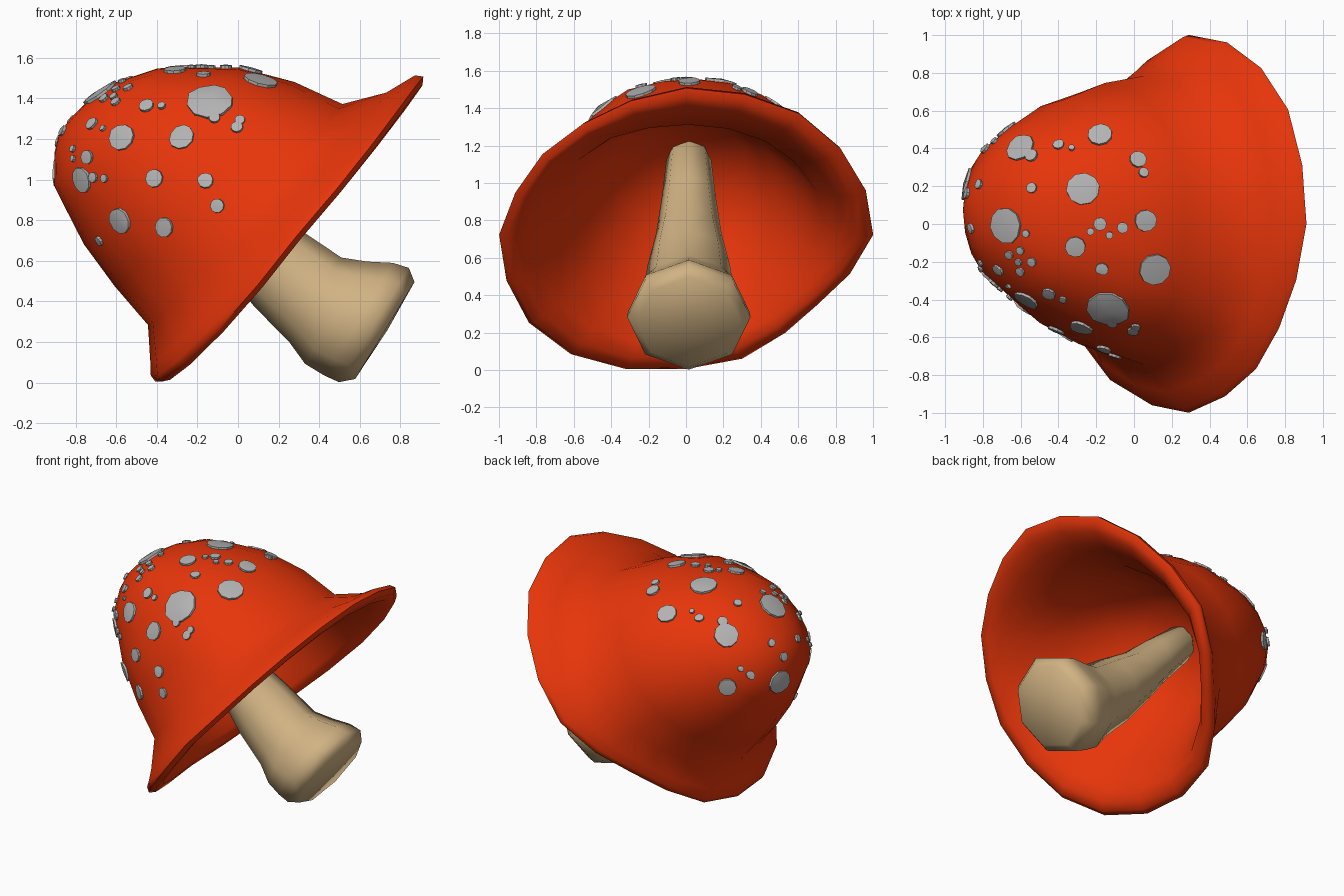
import bpy, bmesh, math
from mathutils import Vector
from mathutils.bvhtree import BVHTree

if "Cube" in bpy.data.objects:
    bpy.data.objects.remove(bpy.data.objects["Cube"])


def material(name, rgb):
    m = bpy.data.materials.new(name)
    m.diffuse_color = (*rgb, 1)
    m.use_nodes = True
    m.node_tree.nodes["Principled BSDF"].inputs["Base Color"].default_value = m.diffuse_color
    return m


RED = material("cap red", (0.80, 0.036, 0.003))
TAN = material("stem tan", (0.64, 0.45, 0.23))
GREY = material("spot grey", (0.45, 0.45, 0.45))


def finish(bm, name, mat, angle):
    me = bpy.data.meshes.new(name)
    bm.to_mesh(me)
    ob = bpy.data.objects.new(name, me)
    bpy.context.collection.objects.link(ob)
    me.materials.append(mat)
    bpy.ops.object.select_all(action='DESELECT')
    bpy.context.view_layer.objects.active = ob
    ob.select_set(True)
    bpy.ops.object.shade_smooth_by_angle(angle=math.radians(angle))
    return ob


def loft(bm, rings):
    """Skin a list of rings; single-point rings become poles."""
    loops = [[bm.verts.new(p) for p in r] for r in rings]
    for a, b in zip(loops, loops[1:]):
        n = max(len(a), len(b))
        for i in range(n):
            j = (i + 1) % n
            if len(a) == 1:
                bm.faces.new((a[0], b[j], b[i]))
            elif len(b) == 1:
                bm.faces.new((a[i], a[j], b[0]))
            else:
                bm.faces.new((a[i], a[j], b[j], b[i]))
    bmesh.ops.recalc_face_normals(bm, faces=bm.faces[:])


# --- cap: hollow tilted bell, outer shell, thick lip, shallower inner shell ---
C = Vector((0.26, 0, 0.75))
U = Vector((0.66, 0, 0.75)).normalized()
V = Vector((0, 1, 0))
H = Vector((-0.75, 0, 0.66)).normalized()
RIM = [1.0, 1.01, 1.03, 1.02, 1.01, 1.0, .92, .87, .90, .97,
       1.0, 1.03, 1.05, 1.04, 1.01, 1.0, .96, .95, .94, .96]
N = len(RIM)
# height, sideways centre, radius
OUTER = [(1.18, -.30, 0), (1.17, -.28, .12), (1.125, -.25, .235), (1.02, -.22, .385),
         (.91, -.19, .46), (.72, -.145, .58), (.47, -.11, .67), (.22, -.09, .725),
         (.095, -.06, .88), (.045, -.008, .985), (0.01, 0, 1.0)]
INNER = [(-.015, 0, .965), (-.015, 0, .90), (.03, -.02, .81), (.18, -.08, .67), (.38, -.10, .55),
         (.57, -.11, .42), (.70, -.12, .26), (.77, -.13, 0)]


def cap_ring(h, c, r):
    f = max(0, min(1, (r - .55) / .4))          # how much of the wavy rim shows
    lean = .075 * min(1, h / .9)
    pts = []
    for i in range(N if r else 1):
        a = 2 * math.pi * i / N
        side, fwd = math.sin(a), math.cos(a)
        if side < 0:
            full = .065 * side ** 2 + .08 * max(0, math.sin(-2 * a)) ** 2
        else:
            full = (.02 + .05 * max(0, min(1, (.8 - h) / .4))) * side ** 2
        rr = r * (1 + (RIM[i] - 1) * f) * (1 + full * (1 - f * f))
        hh = h - f * (.05 * side ** 2 + .07 * max(0, -fwd) * max(0, -side))
        pts.append(C + U * (c + rr * fwd) + V * (lean + rr * side) + H * hh)
    return pts


bm = bmesh.new()
loft(bm, [cap_ring(*s) for s in OUTER + INNER])
finish(bm, "mushroom_cap", RED, 75)
tree = BVHTree.FromBMesh(bm)
bm.free()

# --- stem: eight-sided, flared foot, bending up into the cap ---
A = Vector((-0.85, 0, 0.52)).normalized()
P = Vector((0.52, 0, 0.85)).normalized()
FOOT = Vector((0.72, 0.015, 0.27))
# distance along, sideways shift, radius
STEM = [(-.02, 0, 0), (-.01, -.01, .28), (.05, -.015, .33), (.13, -.03, .325), (.24, -.06, .295),
        (.36, -.06, .245), (.6, -.025, .22), (.85, .02, .175), (1.1, .09, .145),
        (1.38, .155, .12), (1.43, .17, .08), (1.46, .175, 0)]


def stem_ring(t, o, r):
    c = FOOT + A * t + P * o
    return [c + (P * math.cos(k * math.pi / 4) + V * math.sin(k * math.pi / 4)) * r
            for k in range(8 if r else 1)]


bm = bmesh.new()
loft(bm, [stem_ring(*s) for s in STEM])
finish(bm, "mushroom_stem", TAN, 85)
bm.free()

# --- spots: thin ten-sided plates wrapped on the cap, placed by projection ---
TOP = [(-.27, .19, .09), (-.6, .41, .085), (-.54, .36, .035), (-.4, .42, .03), (-.33, .4, .017),
       (-.18, .47, .065), (.02, .34, .045), (.05, .27, .027), (-.54, .19, .028), (.06, .02, .06),
       (-.18, 0, .035), (-.13, -.06, .02), (-.23, -.04, .02), (-.06, -.02, .03),
       (-.31, -.12, .055), (-.17, -.24, .035), (.11, -.24, .085), (-.68, -.01, .1),
       (-.57, -.05, .02), (-.66, -.16, .025), (-.6, -.14, .022), (-.54, -.2, .025),
       (-.61, -.2, .02), (-.6, -.25, .025), (-.72, -.24, .03), (-.82, .21, .025), (-.86, -.02, .03)]
FRONT = [(-.13, 1.4, .125), (-.57, 1.21, .07), (-.28, 1.21, .065), (-.41, 1.005, .045),
         (-.16, .99, .042), (-.1, .87, .035), (-.36, .765, .05), (-.58, .8, .068),
         (-.765, 1.0, .065), (-.71, 1.01, .025), (-.655, 1.005, .02), (-.74, 1.11, .035),
         (-.71, 1.28, .027), (-.66, 1.25, .018), (-.45, 1.36, .037), (-.375, 1.36, .02),
         (-.115, 1.3, .027), (-.005, 1.255, .03), (.01, 1.29, .025), (-.68, .7, .025),
         (-.81, 1.15, .018), (-.81, 1.1, .018)]
BACK = [(.61, .54, .09), (.27, .51, .06), (.35, .62, .025), (.415, .58, .032),
        (.558, .8, .025), (.63, .71, .03)]
X, Y, Z = Vector((1, 0, 0)), V, Vector((0, 0, 1))
VIEWS = [(TOP, X, Y, -Z), (FRONT, X, Z, Y),
         (BACK, Vector((-.82, -.57, 0)), Vector((.285, -.41, .866)), Vector((.494, -.71, -.5)))]

bm = bmesh.new()
for spots, right, up, ray in VIEWS:
    for a, b, r in spots:
        hit, nor, _, _ = tree.ray_cast(right * a + up * b - ray * 4, ray)
        if hit is None:
            continue
        t = nor.orthogonal().normalized()
        s = nor.cross(t)
        rings = [[] for _ in range(2)]
        for k in range(10):
            w = k * math.pi / 5
            q, _, _, _ = tree.find_nearest(hit + (t * math.cos(w) + s * math.sin(w)) * r + nor * .02)
            rings[0].append(q - nor * .01)
            rings[1].append(q + nor * .014)
        part = bmesh.new()
        loft(part, [[hit - nor * .01]] + rings + [[hit + nor * .018]])
        tmp = bpy.data.meshes.new("tmp")
        part.to_mesh(tmp)
        part.free()
        bm.from_mesh(tmp)
        bpy.data.meshes.remove(tmp)
finish(bm, "cap_spots", GREY, 30)
bm.free()
